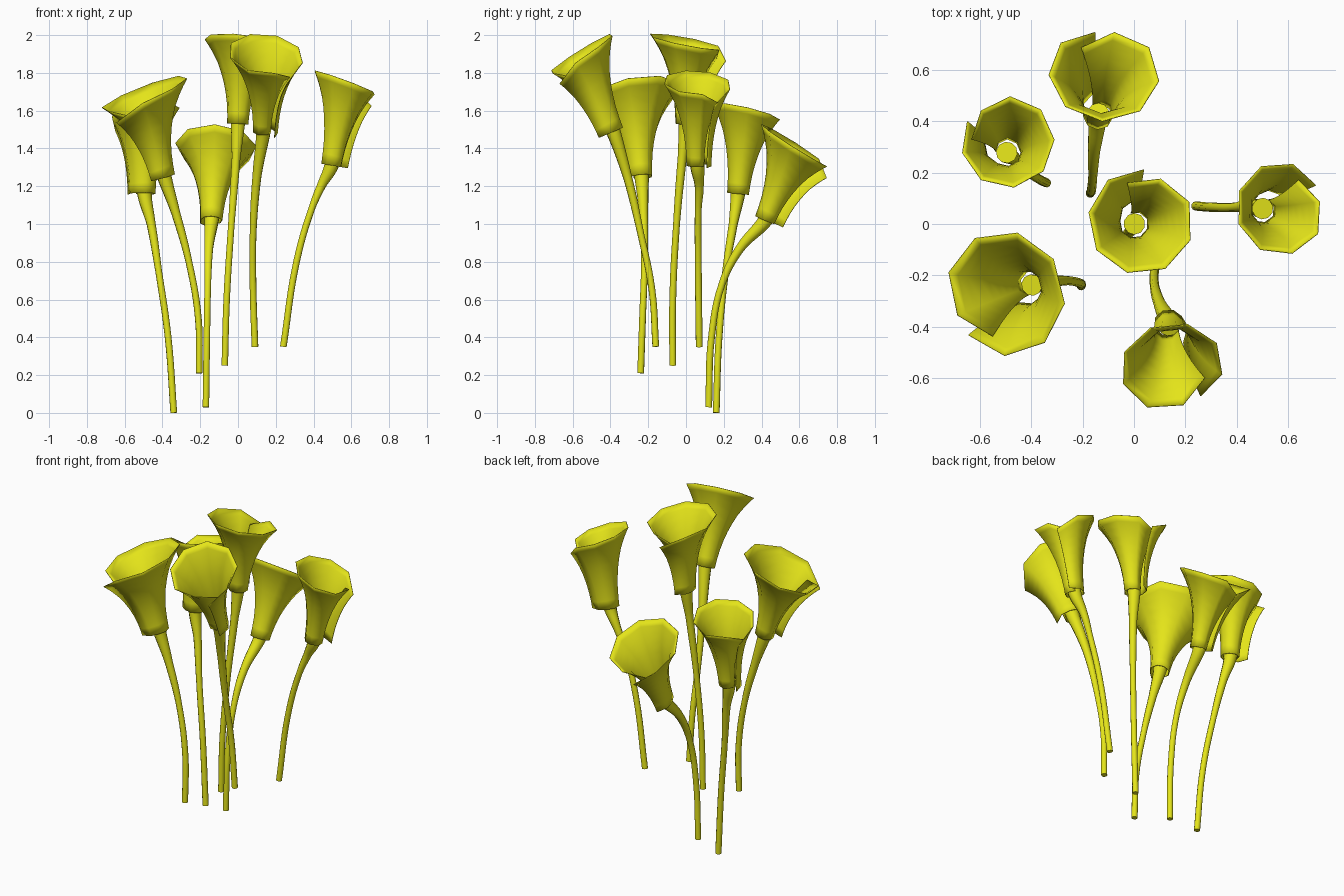
import bpy, math
from mathutils import Vector

if "Cube" in bpy.data.objects:
    bpy.data.objects.remove(bpy.data.objects["Cube"])

mat = bpy.data.materials.new("lily_yellow")
mat.diffuse_color = (0.78, 0.78, 0.01, 1)
mat.use_nodes = True
mat.node_tree.nodes["Principled BSDF"].inputs["Base Color"].default_value = mat.diffuse_color

# bell profile: (fraction along the axis, fraction of the flare, 0 = tube, 1 = rim)
PROFILE = [(0, 0), (0.12, 0.02), (0.25, 0.06), (0.38, 0.13), (0.5, 0.22),
           (0.62, 0.34), (0.74, 0.49), (0.85, 0.68), (0.93, 0.84), (1, 1)]
COLUMNS = 9
TUBE = 0.056


def finish(ob):
    ob.data.materials.append(mat)
    bpy.ops.object.select_all(action='DESELECT')
    ob.select_set(True)
    bpy.context.view_layer.objects.active = ob


def make_stem(name, pts, axis):
    # tapered tube that thickens into the flower
    pts = [Vector(p) for p in pts]
    pts.append(pts[-1] + axis * 0.03)
    cu = bpy.data.curves.new(name, 'CURVE')
    cu.dimensions = '3D'
    cu.bevel_depth = 1.0
    cu.bevel_resolution = 3
    cu.resolution_u = 6
    cu.use_fill_caps = True
    sp = cu.splines.new('BEZIER')
    sp.bezier_points.add(len(pts) - 1)
    radii = [0.018] * (len(pts) - 3) + [0.024, 0.039, 0.042]
    for bp, p, r in zip(sp.bezier_points, pts, radii):
        bp.co = p
        bp.radius = r
        bp.handle_left_type = bp.handle_right_type = 'AUTO'
    ob = bpy.data.objects.new(name, cu)
    bpy.context.collection.objects.link(ob)
    finish(ob)
    bpy.ops.object.convert(target='MESH')
    bpy.ops.object.shade_smooth_by_angle(angle=math.radians(50))


def make_bell(name, base, axis, length, radius, seam):
    # one petal sheet rolled clockwise into a trumpet, open at the seam
    base = Vector(base)
    seam = math.radians(seam)
    ex = (Vector((1, 0, 0)) - axis * axis.x).normalized()
    ey = axis.cross(ex)
    verts, faces = [], []
    n = len(PROFILE)
    for i in range(COLUMNS + 1):
        t = i / COLUMNS
        ang = seam + math.radians(32 - 382 * t)
        tall = 0.925 - 0.075 * math.cos(ang - seam)
        drop = 0.13 * max(0, 1 - t / 0.1) + 0.13 * max(0, (t - 0.88) / 0.12)
        inner = max(0, 1 - t / 0.2)
        outer = max(0, (t - 0.8) / 0.2)
        for h, f in PROFILE:
            r = TUBE + (radius - TUBE) * f
            r *= 1 - 0.22 * inner
            r += 0.045 * outer * (1 - f)
            d = ex * math.cos(ang) + ey * math.sin(ang)
            verts.append(base + axis * (h * length * (tall - drop)) + d * r)
    for i in range(COLUMNS):
        for j in range(n - 1):
            a = i * n + j
            faces.append((a, a + 1, a + n + 1, a + n))
    me = bpy.data.meshes.new(name)
    me.from_pydata(verts, [], faces)
    ob = bpy.data.objects.new(name, me)
    bpy.context.collection.objects.link(ob)
    so = ob.modifiers.new("thickness", 'SOLIDIFY')
    so.thickness = 0.004
    so.offset = 0
    finish(ob)
    bpy.ops.object.shade_smooth_by_angle(angle=math.radians(60))


# name, stem path up to the bell base, axis, bell length, rim radius, seam direction
FLOWERS = [
    ("centre", [(-.07, -.07, .25), (-.06, -.07, .6), (-.035, -.05, 1.0),
                (-.01, -.02, 1.35), (0, 0, 1.53)], (.06, .02, 1), .47, .205, 75),
    ("right", [(.24, .07, .35), (.31, .065, .8), (.39, .065, 1.08),
               (.44, .07, 1.2), (.495, .06, 1.31)], (.17, 0, 1), .48, .18, 20),
    ("front", [(.09, -.16, .35), (.08, -.18, .65), (.08, -.24, .95),
               (.1, -.31, 1.25), (.135, -.385, 1.49)], (.03, -.42, 1), .48, .2, -65),
    ("front_left", [(-.205, -.24, .21), (-.21, -.23, .5), (-.26, -.22, .8),
                    (-.33, -.225, 1.06), (-.39, -.235, 1.25)], (-.25, -.08, 1), .49, .245, 215),
    ("back_left", [(-.34, .16, 0), (-.37, .175, .4), (-.42, .21, .75),
                   (-.46, .25, 1.0), (-.495, .275, 1.16)], (.01, .1, 1), .47, .18, 140),
    ("back", [(-.17, .12, .03), (-.165, .135, .4), (-.16, .19, .68),
              (-.155, .285, .87), (-.14, .42, 1.02)], (.06, .42, 1), .46, .215, 88),
]
for label, path, axis, length, radius, seam in FLOWERS:
    ax = Vector(axis).normalized()
    make_stem(label + "_stem", path, ax)
    make_bell(label + "_flower", path[-1], ax, length, radius, seam)
